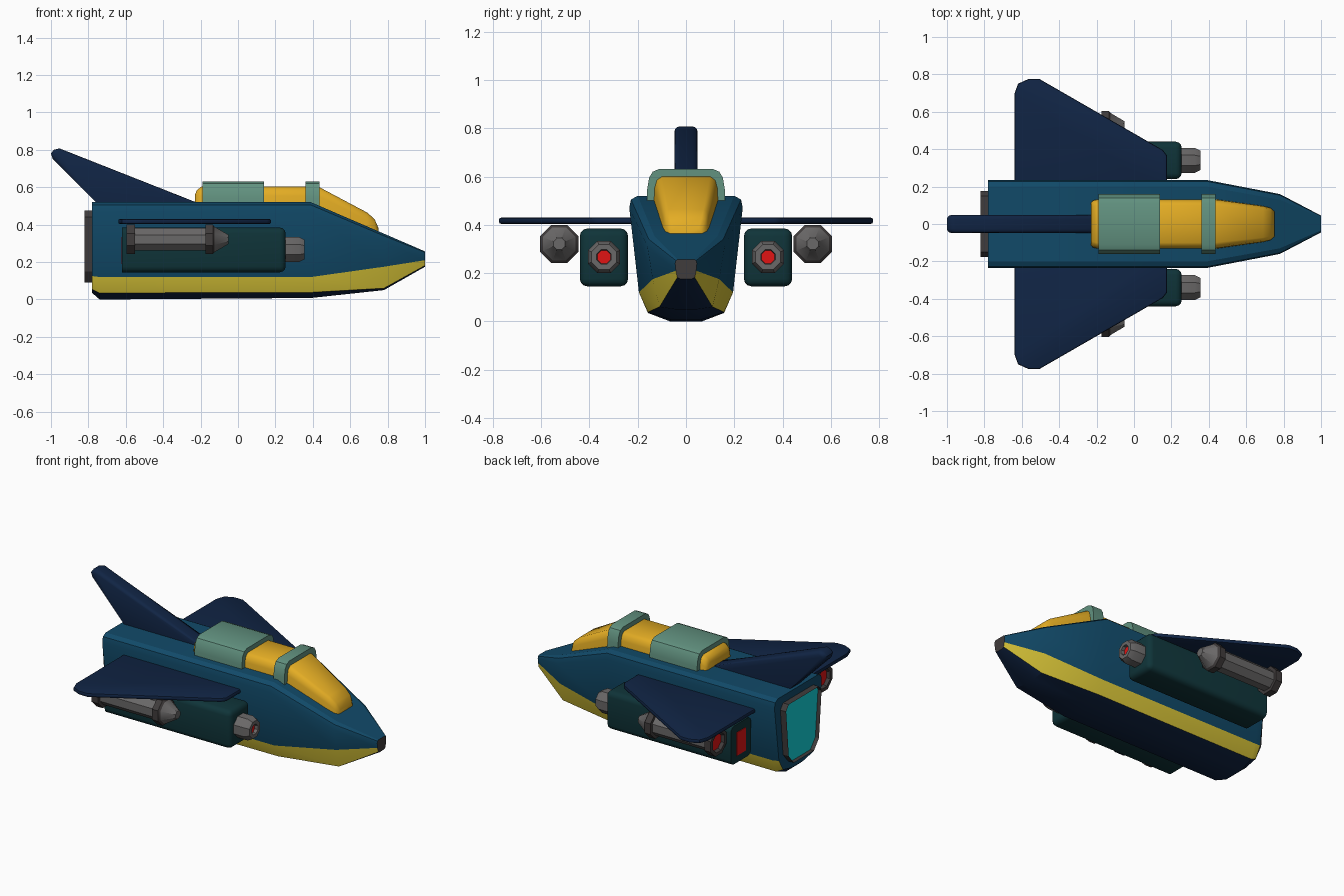
import bpy, bmesh, math

if "Cube" in bpy.data.objects:
    bpy.data.objects.remove(bpy.data.objects["Cube"])


def material(name, r, g, b):
    lin = [(c / 255 / 12.92) if c < 11 else ((c / 255 + 0.055) / 1.055) ** 2.4 for c in (r, g, b)]
    m = bpy.data.materials.new(name)
    m.diffuse_color = (*lin, 1)
    m.use_nodes = True
    m.node_tree.nodes["Principled BSDF"].inputs["Base Color"].default_value = m.diffuse_color
    return m


BLUE = material("hull_blue", 17, 74, 105)
NAVY = material("navy", 16, 36, 68)
GOLD = material("canopy_gold", 228, 173, 36)
STRIPE = material("stripe_yellow", 218, 198, 56)
GREEN = material("sage_green", 98, 146, 128)
TEAL = material("dark_teal", 15, 52, 57)
GREY = material("metal_grey", 106, 104, 104)
DARK = material("dark_grey", 64, 60, 60)
CYAN = material("engine_cyan", 18, 212, 218)
RED = material("glow_red", 225, 20, 20)


def finish(name, bm, mats, mirror=False, angle=35):
    bmesh.ops.recalc_face_normals(bm, faces=bm.faces[:])
    me = bpy.data.meshes.new(name)
    bm.to_mesh(me)
    bm.free()
    for m in mats:
        me.materials.append(m)
    ob = bpy.data.objects.new(name, me)
    bpy.context.collection.objects.link(ob)
    bpy.ops.object.select_all(action='DESELECT')
    ob.select_set(True)
    bpy.context.view_layer.objects.active = ob
    bpy.ops.object.shade_smooth_by_angle(angle=math.radians(angle))
    if mirror:
        mod = ob.modifiers.new("mirror", 'MIRROR')
        mod.use_axis = (False, True, False)
    return ob


def skin(rings, rule=lambda i, j: 0, cap_mats=(0, 0)):
    """Join equal rings of points into a closed skin; rule(i, j) picks materials."""
    bm = bmesh.new()
    vs = [[bm.verts.new(p) for p in ring] for ring in rings]
    n = len(vs[0])
    for i in range(len(vs) - 1):
        for j in range(n):
            k = (j + 1) % n
            f = bm.faces.new((vs[i][j], vs[i][k], vs[i + 1][k], vs[i + 1][j]))
            f.material_index = rule(i, j)
    for ring, m in ((vs[0], cap_mats[0]), (vs[-1], cap_mats[1])):
        bm.faces.new(ring).material_index = m
    return bm


def section(x, half):
    """Full cross-section from the +y half, listed bottom to top."""
    return [(x, y, z) for y, z in half] + [(x, -y, z) for y, z in reversed(half)]


def lathe(name, profile, y, z, mats, rule, caps):
    """Eight-sided turned part along x, mirrored to both sides."""
    rings = []
    for x, r in profile:
        rr = r / math.cos(math.pi / 8)
        angs = [math.pi / 8 + k * math.pi / 4 for k in range(8)]
        rings.append([(x, y + rr * math.cos(a), z + rr * math.sin(a)) for a in angs])
    return finish(name, skin(rings, rule, caps), mats, True, 30)


def box(x0, x1, y0, y1, z0, z1):
    return skin([[(x, y0, z0), (x, y1, z0), (x, y1, z1), (x, y0, z1)] for x in (x0, x1)])


def bevel(bm, edges, width, seg):
    bmesh.ops.bevel(bm, geom=edges, offset=width, segments=seg, profile=0.5, affect='EDGES')


# Hull: lofted along x, stripe and belly chosen by position around the section
main = [(0.066, 0), (0.158, 0.035), (0.195, 0.12), (0.235, 0.47), (0.228, 0.505), (0.20, 0.52)]
tail = [(0.060, 0.035), (0.150, 0.055), (0.19, 0.125)] + main[3:]
fore = [(0.066, 0.008), (0.158, 0.038)] + main[2:]
mid = [(0.045, 0.05), (0.11, 0.06), (0.138, 0.175), (0.16, 0.31), (0.154, 0.34), (0.13, 0.352)]
nose = [(0.022, 0.175), (0.036, 0.182), (0.042, 0.21), (0.045, 0.24), (0.042, 0.252), (0.034, 0.257)]
hull = skin([section(-0.78, tail), section(-0.74, main), section(0.39, fore),
             section(0.78, mid), section(1.0, nose)],
            lambda i, j: 1 if j in (1, 9) else 2 if j in (0, 10, 11) else 0, (0, 3))
finish("hull", hull, [BLUE, STRIPE, NAVY, DARK], angle=25)

# Engine frame with a recessed glowing face
frame = [(0.10, 0.09), (0.15, 0.15), (0.176, 0.44), (0.15, 0.475)]
bm = skin([section(-0.82, frame), section(-0.76, frame)])
bm.faces.ensure_lookup_table()
back = min(bm.faces, key=lambda f: f.calc_center_median().x)
bmesh.ops.inset_region(bm, faces=[back], thickness=0.032, use_even_offset=True)
bmesh.ops.translate(bm, verts=back.verts[:], vec=(0.025, 0, 0))
back.material_index = 1
finish("engine", bm, [DARK, CYAN], angle=20)


# Canopy: rounded loft that slopes down onto the nose
def canopy_ring(x, w, base, top):
    h = top - base
    return section(x, [(w, base), (w * 0.97, base + h * 0.68),
                       (w * 0.90, base + h * 0.90), (w * 0.74, top)])


finish("canopy", skin([
    canopy_ring(-0.23, 0.115, 0.45, 0.56), canopy_ring(-0.22, 0.128, 0.45, 0.585),
    canopy_ring(-0.195, 0.135, 0.45, 0.603), canopy_ring(0.43, 0.135, 0.45, 0.603),
    canopy_ring(0.69, 0.098, 0.34, 0.465), canopy_ring(0.73, 0.088, 0.33, 0.43),
    canopy_ring(0.75, 0.07, 0.33, 0.385)]), [GOLD], angle=45)

# Canopy bands
band = [(0.162, 0.46), (0.161, 0.545), (0.153, 0.595), (0.138, 0.62), (0.11, 0.632)]
for name, x0, x1 in (("rear_canopy_band", -0.19, 0.14), ("front_canopy_band", 0.36, 0.435)):
    finish(name, skin([section(x0, band), section(x1, band)]), [GREEN])

# Tail fin
fin = [(-0.70, 0.46), (-0.76, 0.52), (-0.99, 0.75), (-1.0, 0.78), (-0.985, 0.80),
       (-0.955, 0.808), (-0.23, 0.522), (-0.12, 0.46)]
bm = skin([[(x, y, z) for x, z in fin] for y in (-0.048, 0.048)])
bevel(bm, [e for e in bm.edges if abs(e.verts[0].co.y - e.verts[1].co.y) < 0.01], 0.022, 3)
finish("tail_fin", bm, [NAVY], angle=40)

# Wings
wing = [(-0.64, 0.15), (-0.64, 0.695), (-0.62, 0.75), (-0.565, 0.775), (-0.505, 0.775),
        (0.155, 0.395), (0.177, 0.365), (0.177, 0.15)]
bm = skin([[(x, y, z) for x, y in wing] for z in (0.404, 0.43)])
bevel(bm, [e for e in bm.edges if abs(e.verts[0].co.z - e.verts[1].co.z) < 0.01], 0.009, 2)
finish("wings", bm, [NAVY], True, 40)

# Side pods, rounded except at the back
bm = box(-0.62, 0.255, 0.24, 0.44, 0.145, 0.385)
bevel(bm, [e for e in bm.edges if max(v.co.x for v in e.verts) > 0], 0.032, 3)
finish("side_pods", bm, [TEAL], True, 40)
finish("pod_exhausts", box(-0.624, -0.618, 0.295, 0.385, 0.19, 0.335), [RED], True)

# Pod guns with red bores
lathe("pod_guns", [(0.23, 0.067), (0.325, 0.067), (0.355, 0.052), (0.355, 0.03), (0.335, 0.027)],
      0.34, 0.267, [GREY, RED], lambda i, j: 0, (0, 1))

# Underwing missiles: dark collars, grey body, red exhaust
lathe("missiles", [(-0.575, 0.05), (-0.595, 0.058), (-0.595, 0.079), (-0.55, 0.079),
                   (-0.55, 0.06), (-0.175, 0.06), (-0.175, 0.079), (-0.135, 0.079),
                   (-0.125, 0.068), (-0.05, 0.024)],
      0.525, 0.321, [GREY, DARK, RED],
      lambda i, j: 0 if i in (4, 8) else 1, (2, 0))
